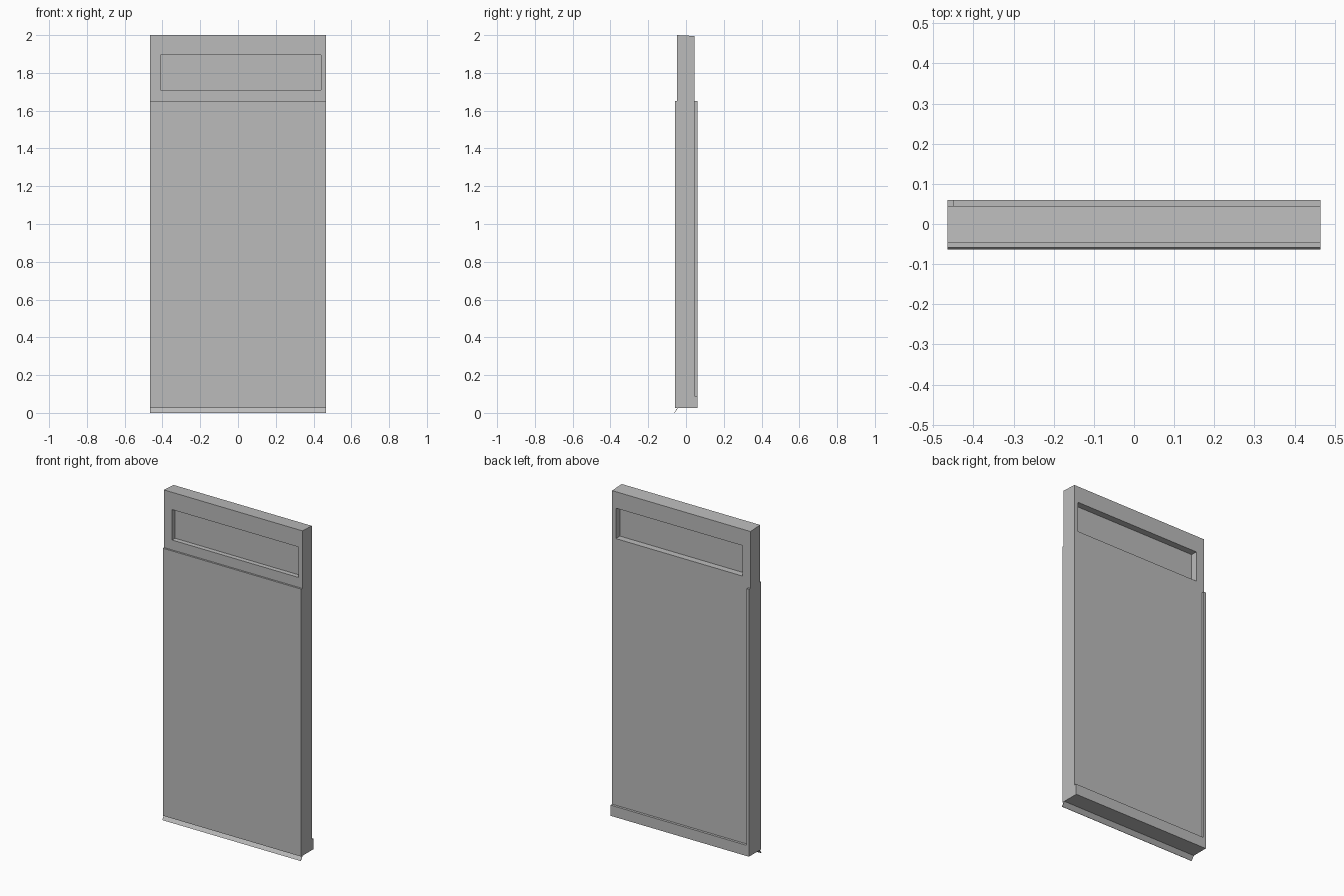
import bpy
import bmesh

cube = bpy.data.objects.get("Cube")
if cube:
    bpy.data.objects.remove(cube)


def material(name, rgb):
    m = bpy.data.materials.new(name)
    m.use_nodes = True
    m.diffuse_color = (*rgb, 1)
    m.node_tree.nodes["Principled BSDF"].inputs["Base Color"].default_value = (*rgb, 1)
    return m


grey = material("door grey", (0.5, 0.5, 0.5))


def extrude_x(name, profile, x0, x1):
    """Closed (y, z) profile swept along x."""
    bm = bmesh.new()
    face = bm.faces.new([bm.verts.new((x0, y, z)) for y, z in profile])
    swept = bmesh.ops.extrude_face_region(bm, geom=[face])["geom"]
    verts = [v for v in swept if isinstance(v, bmesh.types.BMVert)]
    bmesh.ops.translate(bm, verts=verts, vec=(x1 - x0, 0, 0))
    bmesh.ops.recalc_face_normals(bm, faces=bm.faces)
    mesh = bpy.data.meshes.new(name)
    bm.to_mesh(mesh)
    bm.free()
    mesh.materials.append(grey)
    obj = bpy.data.objects.new(name, mesh)
    bpy.context.collection.objects.link(obj)
    return obj


def box(name, x, y, z):
    return extrude_x(name, [(y[0], z[0]), (y[1], z[0]), (y[1], z[1]), (y[0], z[1])], *x)


W = 0.465               # half width
FRONT, BACK = -0.047, 0.045
LOW, LEDGE = 0.025, 1.65
WIN_X, WIN_Z = (-0.41, 0.44), (1.71, 1.895)

# Door core with a slightly sloped top and a front skin up to the ledge
core = extrude_x("door_core", [
    (-0.058, LOW), (BACK, LOW), (BACK, 1.995), (FRONT, 2.0),
    (FRONT, LEDGE), (-0.058, LEDGE)], -W, W)

# Window recesses on both faces, leaving a thin pane between
for name, y in (("front_recess_cutter", (-0.2, -0.018)), ("back_recess_cutter", (0.005, 0.2))):
    cutter = box(name, WIN_X, y, WIN_Z)
    cutter.hide_render = True
    cutter.hide_viewport = True
    cut = core.modifiers.new(name, "BOOLEAN")
    cut.operation = "DIFFERENCE"
    cut.solver = "EXACT"
    cut.object = cutter

# Back bottom rail and side strip
box("back_bottom_rail", (-W, W), (BACK, 0.06), (LOW, 0.09))
box("back_side_strip", (-W, -0.45), (BACK, 0.06), (0.09, LEDGE))

# Slanted weather sweep under the front edge
extrude_x("bottom_sweep", [
    (-0.063, 0.0), (-0.061, 0.0), (-0.042, LOW), (-0.046, LOW)], -W, W)
